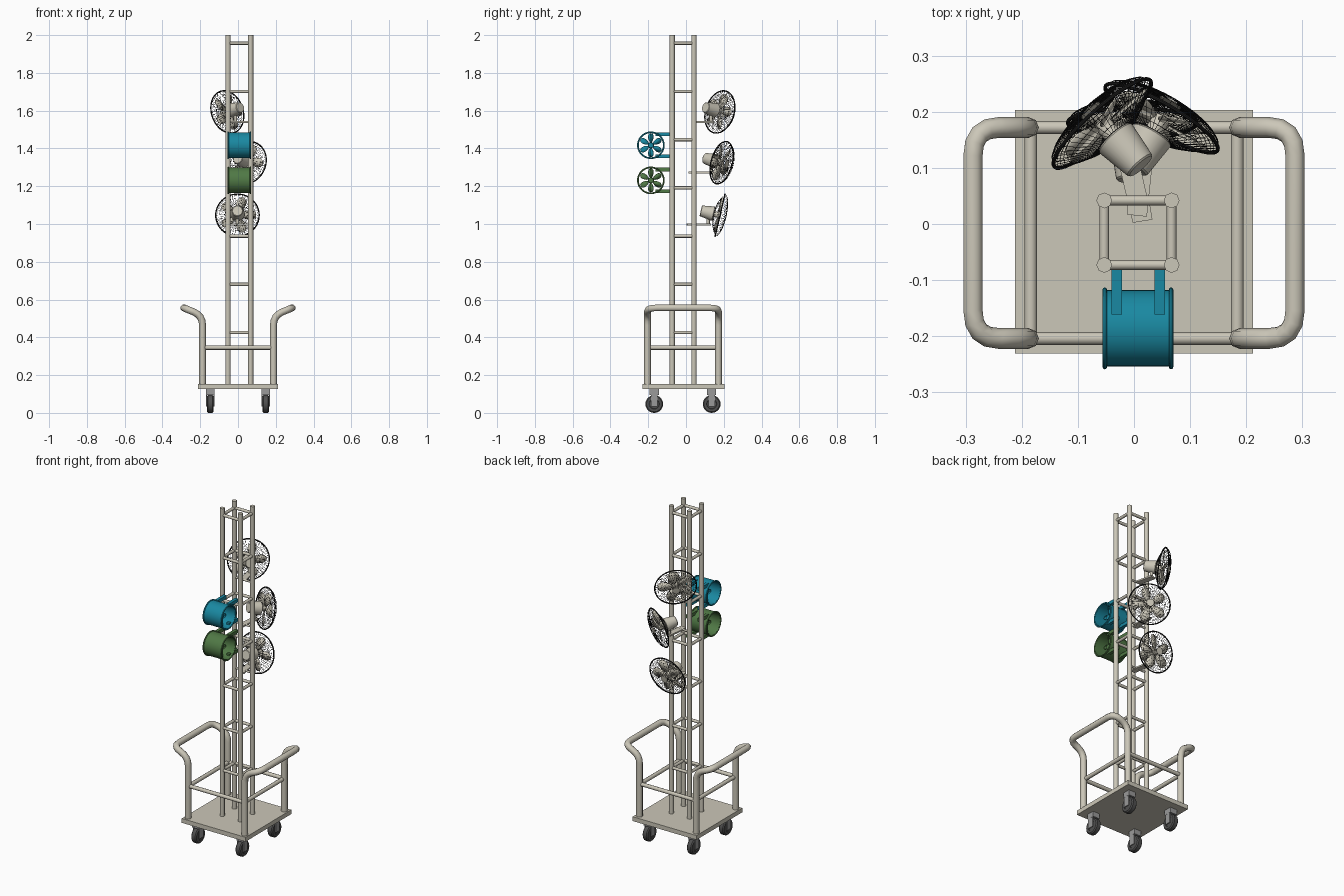
import bpy, bmesh, math
from mathutils import Matrix, Vector
from math import pi, sin, cos, radians

if "Cube" in bpy.data.objects:
    bpy.data.objects.remove(bpy.data.objects["Cube"])

def material(name, rgb):
    m = bpy.data.materials.new(name)
    m.diffuse_color = (*rgb, 1)
    m.use_nodes = True
    m.node_tree.nodes["Principled BSDF"].inputs["Base Color"].default_value = m.diffuse_color
    return m

BEIGE = material("beige_paint", (0.60, 0.57, 0.48))
BLUE = material("blue_paint", (0.01, 0.25, 0.36))
GREEN = material("green_paint", (0.08, 0.19, 0.06))
BLACK = material("black_wire", (0.012, 0.012, 0.012))
RUBBER = material("rubber", (0.08, 0.08, 0.08))
STEEL = material("steel", (0.32, 0.32, 0.32))

def finish(name, bm, mat, M=Matrix()):
    bmesh.ops.recalc_face_normals(bm, faces=bm.faces)
    me = bpy.data.meshes.new(name)
    bm.to_mesh(me)
    bm.free()
    ob = bpy.data.objects.new(name, me)
    bpy.context.collection.objects.link(ob)
    ob.matrix_world = M
    me.materials.append(mat)
    return ob

def box(name, c, size, mat, M=Matrix()):
    bm = bmesh.new()
    bmesh.ops.create_cube(bm, size=1, matrix=Matrix.Translation(c) @ Matrix.Diagonal((*size, 1)))
    return finish(name, bm, mat, M)

def lathe(name, profile, mat, M=Matrix(), seg=32, closed=False):
    """Spin (radius, height) points round local z."""
    bm = bmesh.new()
    vs = [bm.verts.new((r, 0, z)) for r, z in profile]
    es = [bm.edges.new(p) for p in zip(vs, vs[1:])]
    if closed:
        es.append(bm.edges.new((vs[-1], vs[0])))
    bmesh.ops.spin(bm, geom=vs + es, cent=(0, 0, 0), axis=(0, 0, 1), angle=2 * pi, steps=seg)
    bmesh.ops.remove_doubles(bm, verts=bm.verts, dist=1e-5)
    return finish(name, bm, mat, M)

def ring(name, R, r, z, mat, M, seg=40):
    pts = [(R + r * cos(a * pi / 4), z + r * sin(a * pi / 4)) for a in range(8)]
    return lathe(name, pts, mat, M, seg, True)

def tube(name, pts, r, mat=BEIGE):
    cu = bpy.data.curves.new(name, 'CURVE')
    cu.dimensions = '3D'
    cu.bevel_depth, cu.bevel_resolution, cu.use_fill_caps = r, 2, True
    sp = cu.splines.new('POLY')
    sp.points.add(len(pts) - 1)
    for p, co in zip(sp.points, pts):
        p.co = (*co, 1)
    cu.materials.append(mat)
    ob = bpy.data.objects.new(name, cu)
    bpy.context.collection.objects.link(ob)
    return ob

def rounded(pts, rad, n=4):
    """Replace the inner corners of a path with arcs."""
    pts = [Vector(p) for p in pts]
    out = [pts[0]]
    for a, b, c, d in zip(pts, pts[1:], pts[2:], rad):
        p, q = b + (a - b).normalized() * d, b + (c - b).normalized() * d
        for i in range(n + 1):
            t = i / n
            out.append(p * (1 - t) ** 2 + b * 2 * t * (1 - t) + q * t * t)
    return out + [pts[-1]]

def blades(name, count, rc, hl, hw, z, pitch, mat, M):
    """Ring of oval blades, each twisted about its own radius."""
    bm = bmesh.new()
    for k in range(count):
        T = (Matrix.Rotation(2 * pi * k / count, 4, 'Z') @ Matrix.Translation((rc, 0, z))
             @ Matrix.Rotation(pitch, 4, 'X'))
        bm.faces.new([bm.verts.new(T @ Vector((hl * cos(a * pi / 8), hw * sin(a * pi / 8)
                      * (1 + 0.3 * cos(a * pi / 8)), 0))) for a in range(16)])
    ob = finish(name, bm, mat, M)
    s = ob.modifiers.new("thickness", 'SOLIDIFY')
    s.thickness, s.offset = 0.003, 0
    return ob

# Platform
CY = -0.015
plate = box("platform", (0, CY + 0.001, 0.139), (0.424, 0.434, 0.026), BEIGE)

# Casters
for i, (sx, y) in enumerate([(-1, -0.168), (1, -0.168), (-1, 0.136), (1, 0.136)]):
    x = sx * 0.147
    W = Matrix.Translation((x, y, 0.047)) @ Matrix.Rotation(pi / 2, 4, 'Y')
    lathe(f"caster_wheel_{i}", [(0, -.013), (.025, -.013), (.027, -.017), (.041, -.017), (.047, -.011),
          (.047, .011), (.041, .017), (.027, .017), (.025, .013), (0, .013)], RUBBER, W, 24)
    box(f"caster_block_{i}", (x, y, 0.111), (0.046, 0.048, 0.032), STEEL)
    for s in (-1, 1):
        box(f"caster_fork_{i}", (x + s * 0.02, y, 0.075), (0.005, 0.036, 0.08), STEEL)

# Push handles, one bent tube each side
YB, YF = 0.172, -0.204
for side, s in (("left", -1), ("right", 1)):
    path = [(s * .188, YF, .15), (s * .188, YF, .515), (s * .287, YF, .556),
            (s * .287, YB, .556), (s * .188, YB, .515), (s * .188, YB, .15)]
    tube(f"{side}_handle", rounded(path, [.05, .05, .05, .05]), 0.0185)
    tube(f"{side}_rail", [(s * .184, YF, .345), (s * .184, YB, .345)], 0.0115)
for y, n in ((YF, "front_rail"), (YB, "back_rail")):
    tube(n, [(-.184, y, .345), (.184, y, .345)], 0.0115)

# Tower posts and rungs
X0, X1, Y0, Y1 = -0.053, 0.067, -0.073, 0.042
corners = [(X0, Y0), (X1, Y0), (X1, Y1), (X0, Y1)]
for i, (a, b) in enumerate(zip(corners, corners[1:] + corners[:1])):
    tube(f"tower_post_{i}", [(*a, 0.14), (*a, 2.0)], 0.014)
    for k in range(7):
        z = 1.957 - 0.2553 * k
        tube(f"tower_rung_{i}_{k}", [(*a, z), (*b, z)], 0.0088)

# Drum fans on the front of the tower
for name, z, mat in (("blue", 1.417, BLUE), ("green", 1.231, GREEN)):
    M = Matrix.Translation((0.007, -0.186, z)) @ Matrix.Rotation(pi / 2, 4, 'Y')
    lathe(name + "_drum", [(.068, -.06), (.068, .06), (.064, .06), (.064, -.06)], mat, M, 40, True)
    for e in (-1, 1):
        ring(name + "_drum_rim", .069, .004, e * .059, mat, M)
    lathe(name + "_drum_hub", [(0, -.022), (.013, -.022), (.016, -.018), (.016, .018), (.013, .022), (0, .022)],
          mat, M, 20)
    blades(name + "_drum_blades", 6, .038, .025, .015, 0, radians(25), mat, M)
    for e in (-1, 1):
        tube(name + "_drum_spoke", [M @ Vector((-.066, 0, e * .02)), M @ Vector((.066, 0, e * .02))], .002, mat)
        for x in (-0.031, 0.046):
            box(name + "_drum_bracket", (x, -0.12, z + e * 0.058), (0.019, 0.082, 0.02), mat)

# Caged fans on the back: pivot, yaw, arm height, arm start
fans = [("upper", (.012, .103, 1.617), 42, 1.54, (.007, .04)),
        ("middle", (-.002, .100, 1.348), -30, 1.273, (.005, .015)),
        ("lower", (-.003, .078, 1.070), 0, 0.997, (.015, .005))]
for name, pivot, yaw, za, start in fans:
    M = (Matrix.Translation(pivot) @ Matrix.Rotation(radians(yaw), 4, 'Z')
         @ Matrix.Rotation(radians(-103), 4, 'X'))
    lathe(name + "_motor", [(0, 0), (.026, 0), (.029, .003), (.039, .068), (.036, .071), (0, .071)], BEIGE, M, 28)
    lathe(name + "_fan_hub", [(0, .07), (.016, .07), (.016, .106), (.012, .11), (0, .11)], BEIGE, M, 20)
    blades(name + "_fan_blades", 5, .058, .042, .025, .098, radians(18), BEIGE, M)
    # Wire cage made from a dish shape
    cage = lathe(name + "_cage", [(.034, .072), (.06, .077), (.088, .09), (.115, .105), (.109, .116), (.098, .123),
                 (.084, .128), (.068, .132), (.052, .135), (.036, .137), (.02, .138)], BLACK, M, 48)
    w = cage.modifiers.new("wires", 'WIREFRAME')
    w.thickness, w.use_even_offset = 0.0013, False
    ring(name + "_cage_rim", .115, .0035, .105, BLACK, M, 48)
    lathe(name + "_cage_badge", [(0, .136), (.021, .136), (.021, .139), (0, .14)], BEIGE, M, 24)
    # Arm and neck
    c = M @ Vector((0, 0, .04))
    tube(name + "_fan_neck", [(c.x, c.y, za), c], 0.009)
    d = Vector((c.x - start[0], c.y - start[1], 0))
    A = Matrix.Translation((*start, za)) @ Matrix.Rotation(math.atan2(d.y, d.x), 4, 'Z')
    box(name + "_fan_arm", ((d.length + .012) / 2, 0, 0), (d.length + .012, 0.036, 0.009), BEIGE, A)
    tube(name + "_fan_crossbar", [(X0, Y1, za), (X1, Y1, za)], 0.006)

# Smooth shading with sharp edges kept
bpy.ops.object.select_all(action='DESELECT')
for ob in bpy.context.scene.objects:
    if ob.type == 'MESH':
        ob.select_set(True)
        bpy.context.view_layer.objects.active = ob
bpy.ops.object.shade_smooth_by_angle(angle=radians(35))
